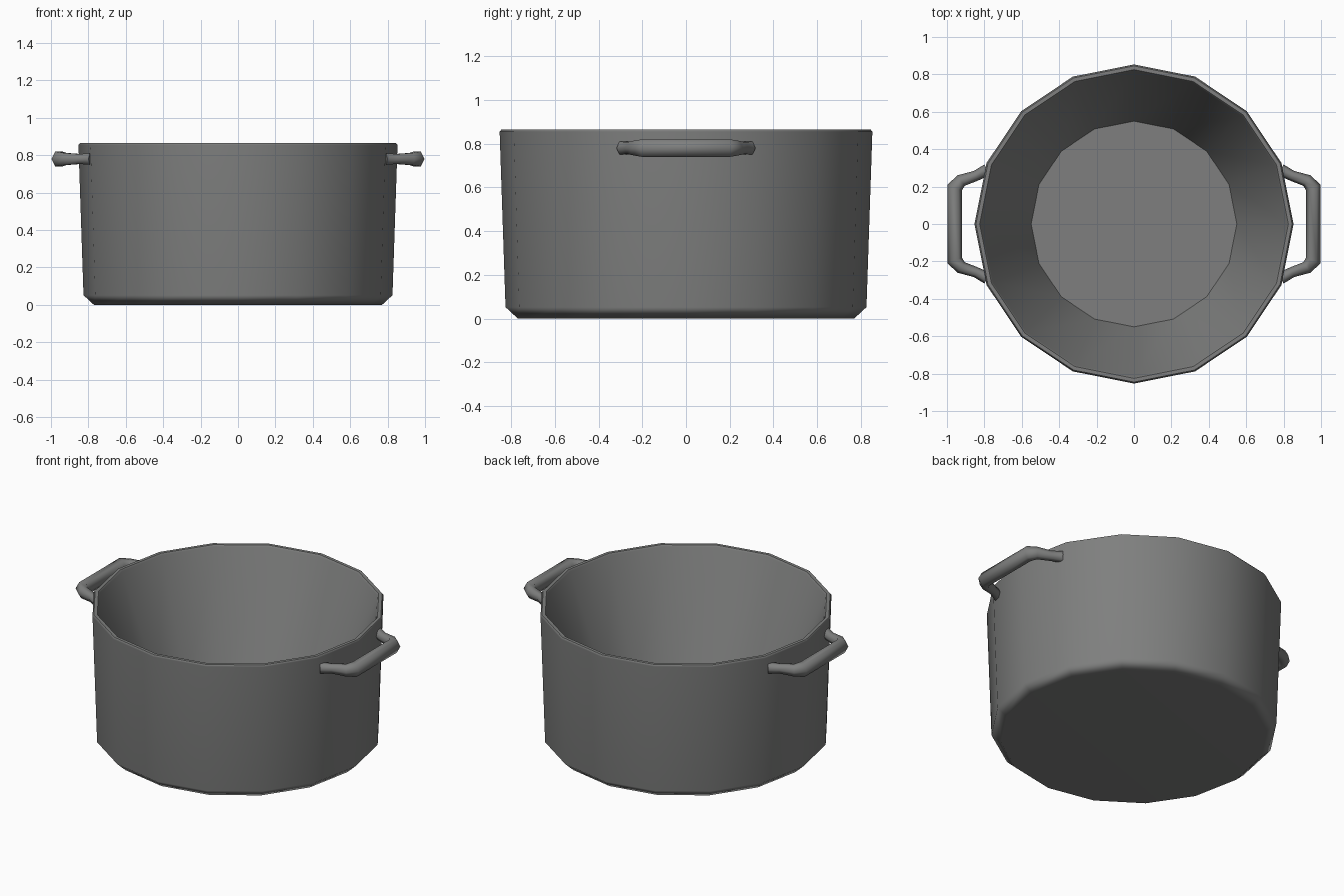
import bpy, bmesh, math
from mathutils import Vector

if "Cube" in bpy.data.objects:
    bpy.data.objects.remove(bpy.data.objects["Cube"])

metal = bpy.data.materials.new("dark grey metal")
metal.diffuse_color = (0.21, 0.213, 0.21, 1)
metal.use_nodes = True
metal.node_tree.nodes["Principled BSDF"].inputs["Base Color"].default_value = metal.diffuse_color


def skin(name, rings, angle):
    """Bridge equal-sized rings of points and cap both ends."""
    bm = bmesh.new()
    loops = [[bm.verts.new(p) for p in r] for r in rings]
    n = len(loops[0])
    for a, b in zip(loops, loops[1:]):
        for i in range(n):
            j = (i + 1) % n
            bm.faces.new((a[i], a[j], b[j], b[i]))
    bm.faces.new(list(reversed(loops[0])))
    bm.faces.new(loops[-1])
    bmesh.ops.recalc_face_normals(bm, faces=bm.faces)
    me = bpy.data.meshes.new(name)
    bm.to_mesh(me)
    bm.free()
    me.materials.append(metal)
    ob = bpy.data.objects.new(name, me)
    bpy.context.collection.objects.link(ob)
    bpy.ops.object.select_all(action='DESELECT')
    ob.select_set(True)
    bpy.context.view_layer.objects.active = ob
    bpy.ops.object.shade_smooth_by_angle(angle=math.radians(angle))
    return ob


# Pot body: 16-sided profile, outside bottom to rim, then down to the inner floor
profile = [(0.77, 0), (0.826, 0.052), (0.853, 0.855), (0.845, 0.865),
           (0.825, 0.865), (0.817, 0.855), (0.55, 0.16)]
N = 16
pot = skin("pot_body", [[(r * math.cos(2 * math.pi * i / N),
                          r * math.sin(2 * math.pi * i / N), z) for i in range(N)]
                        for r, z in profile], 50)
wn = pot.modifiers.new("even_shading", 'WEIGHTED_NORMAL')
wn.keep_sharp = True

# Handles: six-sided tubes following a bracket-shaped path
half = [(0.785, 0.29, 0.032), (0.845, 0.258, 0.028),
        (0.925, 0.232, 0.034), (0.958, 0.195, 0.042)]
path = half + [(x, -y, r) for x, y, r in reversed(half)]
up = Vector((0, 0, 1))


def handle(name, side):
    pts = [Vector((x * side, y, 0.78)) for x, y, _ in path]
    rings = []
    for k, p in enumerate(pts):
        d = Vector((0, 0, 0))
        if k > 0:
            d += (p - pts[k - 1]).normalized()
        if k < len(pts) - 1:
            d += (pts[k + 1] - p).normalized()
        out = d.normalized().cross(up)
        r = path[k][2]
        rings.append([p + r * (math.cos(math.pi * i / 3) * out
                               + 1.1 * math.sin(math.pi * i / 3) * up)
                      for i in range(6)])
    skin(name, rings, 65)


handle("right_handle", 1)
handle("left_handle", -1)
